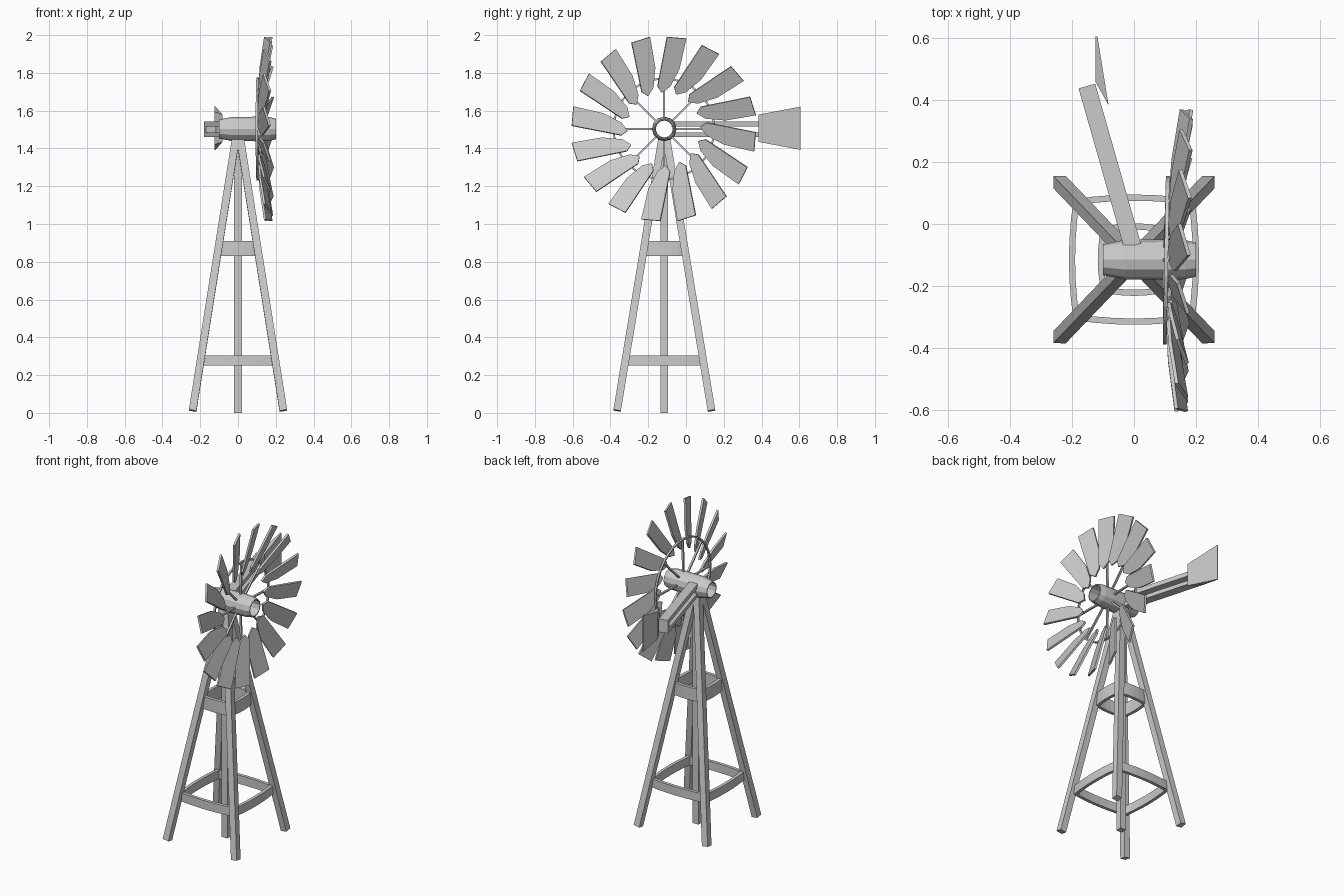
import bpy, bmesh, math
from mathutils import Vector, Matrix

if "Cube" in bpy.data.objects:
    bpy.data.objects.remove(bpy.data.objects["Cube"])

CY = -0.115      # tower axis y
HZ = 1.503       # hub height


def finish(name, bm):
    bmesh.ops.recalc_face_normals(bm, faces=bm.faces)
    me = bpy.data.meshes.new(name)
    bm.to_mesh(me)
    bm.free()
    ob = bpy.data.objects.new(name, me)
    bpy.context.collection.objects.link(ob)
    return ob


def prism(name, pts, h0, h1, mat=Matrix()):
    """Extrude a flat outline from local z h0 to h1."""
    bm = bmesh.new()
    f = bm.faces.new([bm.verts.new((x, y, h0)) for x, y in pts])
    r = bmesh.ops.extrude_face_region(bm, geom=[f])
    vs = [g for g in r["geom"] if isinstance(g, bmesh.types.BMVert)]
    bmesh.ops.translate(bm, verts=vs, vec=(0, 0, h1 - h0))
    bm.transform(mat)
    return finish(name, bm)


def beam(name, a, b, w, t):
    """Rectangular bar between two points, sides kept near the world axes."""
    a, b = Vector(a), Vector(b)
    d = (b - a).normalized()
    ref = Vector((1, 0, 0)) if abs(d.x) < 0.9 else Vector((0, 1, 0))
    u = (ref - d * ref.dot(d)).normalized()
    v = d.cross(u)
    m = Matrix.Translation(a) @ Matrix((u, v, d)).transposed().to_4x4()
    return prism(name, [(-w/2, -t/2), (w/2, -t/2), (w/2, t/2), (-w/2, t/2)],
                 0, (b - a).length, m)


def lathe(name, prof, n, mat):
    """Closed (axial, radius) profile revolved around x."""
    bm = bmesh.new()
    rings = [[bm.verts.new((x, r * math.cos(2*math.pi*i/n), r * math.sin(2*math.pi*i/n)))
              for x, r in prof] for i in range(n)]
    k = len(prof)
    for i in range(n):
        p, q = rings[i], rings[(i + 1) % n]
        for j in range(k):
            bm.faces.new((p[j], p[(j+1) % k], q[(j+1) % k], q[j]))
    bm.transform(mat)
    return finish(name, bm)


# Four splayed legs and the centre pole
for sx in (-1, 1):
    for sy in (-1, 1):
        beam("tower_leg", (sx*0.24, CY + sy*0.25, 0.012),
             (sx*0.012, CY + sy*0.012, 1.45), 0.04, 0.04)
beam("centre_pole", (0, CY, 0), (0, CY, 1.46), 0.04, 0.04)

# Two frames of slightly bowed braces between the legs
for z0, z1, off, bow in ((0.25, 0.305, 0.195, 0.015), (0.83, 0.91, 0.105, 0.012)):
    xs = [off * (i / 3 - 1) for i in range(7)]
    arc = [bow * (1 - (x / off) ** 2) for x in xs]
    outline = ([(x, -off - b) for x, b in zip(xs, arc)] +
               [(x, -off - b + 0.02) for x, b in zip(xs[::-1], arc[::-1])])
    for k in range(4):
        prism("tower_brace", outline, z0, z1,
              Matrix.Translation((0, CY, 0)) @ Matrix.Rotation(k*math.pi/2, 4, 'Z'))

# Hollow hub
hub = Matrix.Translation((0, CY, HZ))
lathe("hub", [(-0.1, 0.05), (-0.03, 0.064), (0.1, 0.065), (0.165, 0.063),
              (0.2, 0.055), (0.2, 0.049), (0.1, 0.055), (-0.1, 0.045)], 12, hub)

# Wheel: ring, spokes and dished, pitched blades
wheel = hub @ Matrix.Rotation(math.radians(-1), 4, 'Z')
lathe("wheel_ring", [(0.098, 0.262), (0.11, 0.262), (0.11, 0.272), (0.098, 0.272)], 32, wheel)
for k in range(8):
    a = k * math.pi / 4
    d = Vector((0, math.cos(a), math.sin(a)))
    beam("spoke", wheel @ (d*0.06 + Vector((0.1, 0, 0))),
         wheel @ (d*0.27 + Vector((0.106, 0, 0))), 0.012, 0.01)
blade = [(0.495, -0.053), (0.495, 0.053), (0.225, 0.068), (0.195, 0.04),
         (0.23, 0.0), (0.33, -0.038)]
# local axes: x = radial, y = tangent, z = towards the front of the wheel
base = Matrix(((0, 0, 1), (1, 0, 0), (0, 1, 0))).to_4x4()
for k in range(16):
    m = (wheel @ Matrix.Rotation(math.radians(14.5 + 22.5*k), 4, 'X')
         @ Matrix.Translation((0.075, 0, 0)) @ base
         @ Matrix.Rotation(math.radians(-10), 4, 'Y')
         @ Matrix.Rotation(math.radians(18), 4, 'X'))
    prism("blade", blade, -0.006, 0.006, m)

# Tail boom: upper and lower plates joined by an end plate
p0, p1 = Vector((-0.005, -0.07)), Vector((-0.152, 0.445))
d = (p1 - p0).normalized()
s = Vector((d.y, -d.x)) * 0.028
plan = [p0 - s, p0 + s, p1 + s, p1 - s]
for z0, z1 in ((1.515, 1.543), (1.46, 1.485)):
    prism("tail_boom_plate", plan, z0, z1)
prism("tail_boom_end", [p1 - s - d*0.03, p1 + s - d*0.03, p1 + s, p1 - s], 1.46, 1.543)

# Tail vane: wedge in plan, flaring in height towards the rear
vane = prism("tail_vane", [(-0.125, 0.605), (-0.118, 0.605), (-0.082, 0.383), (-0.125, 0.46)], -1, 1)
for v in vane.data.vertices:
    half = 0.072 + 0.042 * (v.co.y - 0.383) / 0.222
    v.co.z = 1.507 + half * v.co.z
